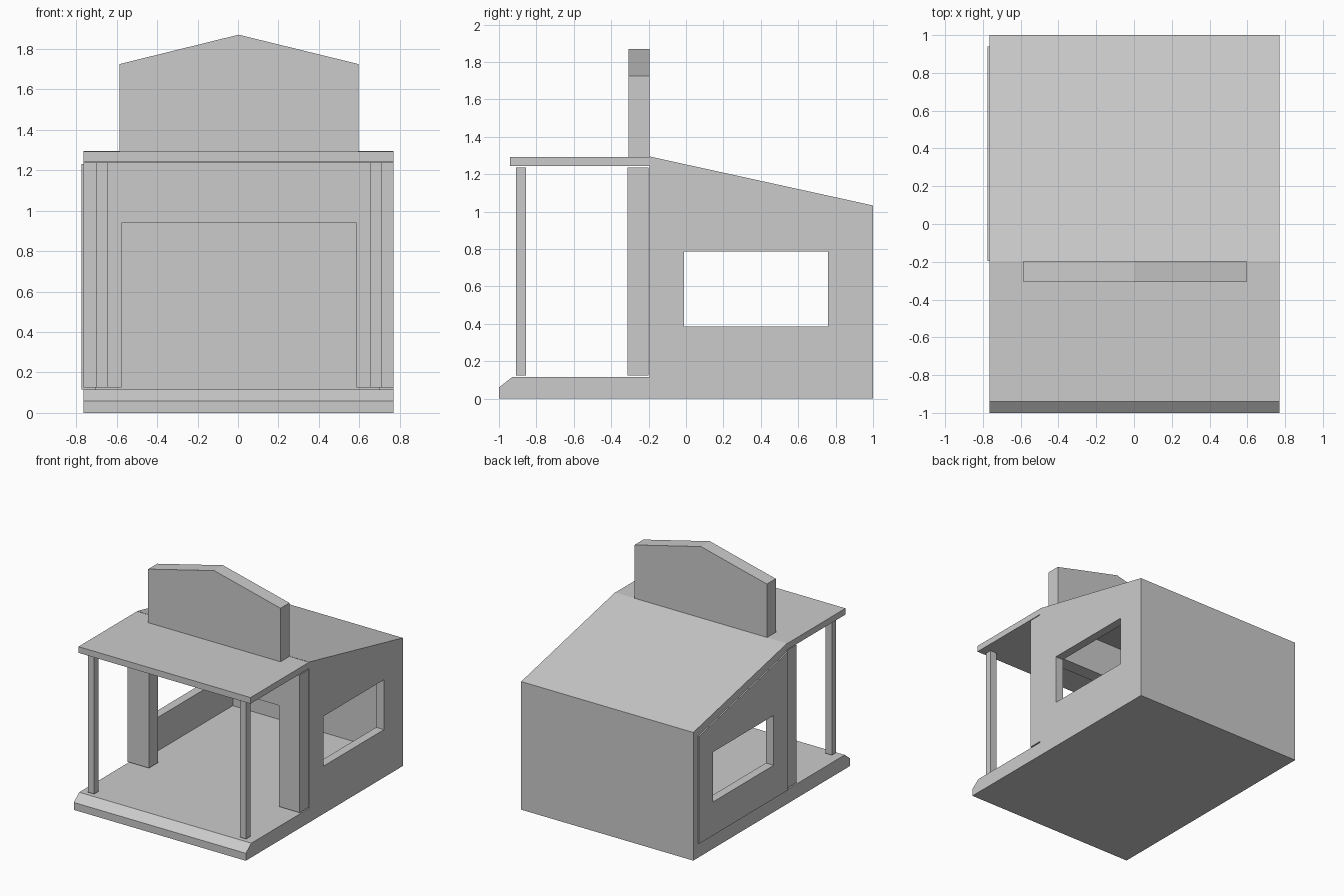
import bpy, bmesh
from mathutils import Vector

if "Cube" in bpy.data.objects:
    bpy.data.objects.remove(bpy.data.objects["Cube"])


def prism(name, pts, axis, lo, hi):
    """Extrude a profile: (y, z) points along x, or (x, z) points along y."""
    bm = bmesh.new()
    place = (lambda p: (lo, p[0], p[1])) if axis == 'x' else (lambda p: (p[0], lo, p[1]))
    face = bm.faces.new([bm.verts.new(place(p)) for p in pts])
    new = bmesh.ops.extrude_face_region(bm, geom=[face])['geom']
    move = Vector((hi - lo, 0, 0)) if axis == 'x' else Vector((0, hi - lo, 0))
    bmesh.ops.translate(bm, vec=move, verts=[v for v in new if isinstance(v, bmesh.types.BMVert)])
    bmesh.ops.recalc_face_normals(bm, faces=bm.faces)
    mesh = bpy.data.meshes.new(name)
    bm.to_mesh(mesh)
    bm.free()
    obj = bpy.data.objects.new(name, mesh)
    bpy.context.collection.objects.link(obj)
    return obj


def rect(a0, b0, a1, b1):
    return [(a0, b0), (a1, b0), (a1, b1), (a0, b1)]


L, R = -0.765, 0.77      # building sides
FLOOR = 0.115
WALL_Y = -0.195          # where porch meets the room


def roof_z(y):
    return 1.295 + (y - WALL_Y) * (1.033 - 1.295) / (1 - WALL_Y)


# Floor slab with sloped front lip
prism("floor_slab", [(-1, 0), (1, 0), (1, FLOOR), (-0.93, FLOOR), (-1, 0.06)], 'x', L, R)

# Porch roof and posts
prism("porch_roof", rect(-0.94, 1.243, WALL_Y, 1.293), 'x', L, R)
for side, x0 in (("left", -0.703), ("right", 0.653)):
    prism(side + "_porch_post", rect(-0.91, 0.125, -0.855, 1.237), 'x', x0, x0 + 0.057)

# Front wall with wide doorway
prism("front_wall", [(L, 0.125), (-0.575, 0.125), (-0.575, 0.94), (0.585, 0.94),
                     (0.585, 0.125), (R, 0.125), (R, 1.237), (L, 1.237)], 'y', -0.313, -0.2)

# Gabled false front above the porch roof
prism("false_front", [(-0.585, 1.293), (0.595, 1.293), (0.595, 1.725),
                      (0.003, 1.87), (-0.585, 1.725)], 'y', -0.308, WALL_Y)

# Sloped main roof
T = 0.065
prism("main_roof", [(WALL_Y, roof_z(WALL_Y)), (1, roof_z(1)),
                    (1, roof_z(1) - T), (WALL_Y, roof_z(WALL_Y) - T)], 'x', L, R)

# Side walls: sill piece around the window, sloped panel over it
BACK = 0.94
sill = [(WALL_Y, FLOOR), (BACK, FLOOR), (BACK, 0.787), (0.76, 0.787), (0.76, 0.385),
        (-0.01, 0.385), (-0.01, 0.787), (WALL_Y, 0.787)]
upper = [(WALL_Y, 0.787), (BACK, 0.787), (BACK, roof_z(BACK) - T), (WALL_Y, roof_z(WALL_Y) - T)]
for side, x0, x1 in (("left", -0.775, -0.705), ("right", 0.70, R)):
    prism(side + "_window_wall", sill, 'x', x0, x1)
    prism(side + "_upper_wall", upper, 'x', x0, x1)

# Back wall
prism("back_wall", [(BACK, FLOOR), (1, FLOOR), (1, roof_z(1) - T), (BACK, roof_z(BACK) - T)], 'x', L, R)
